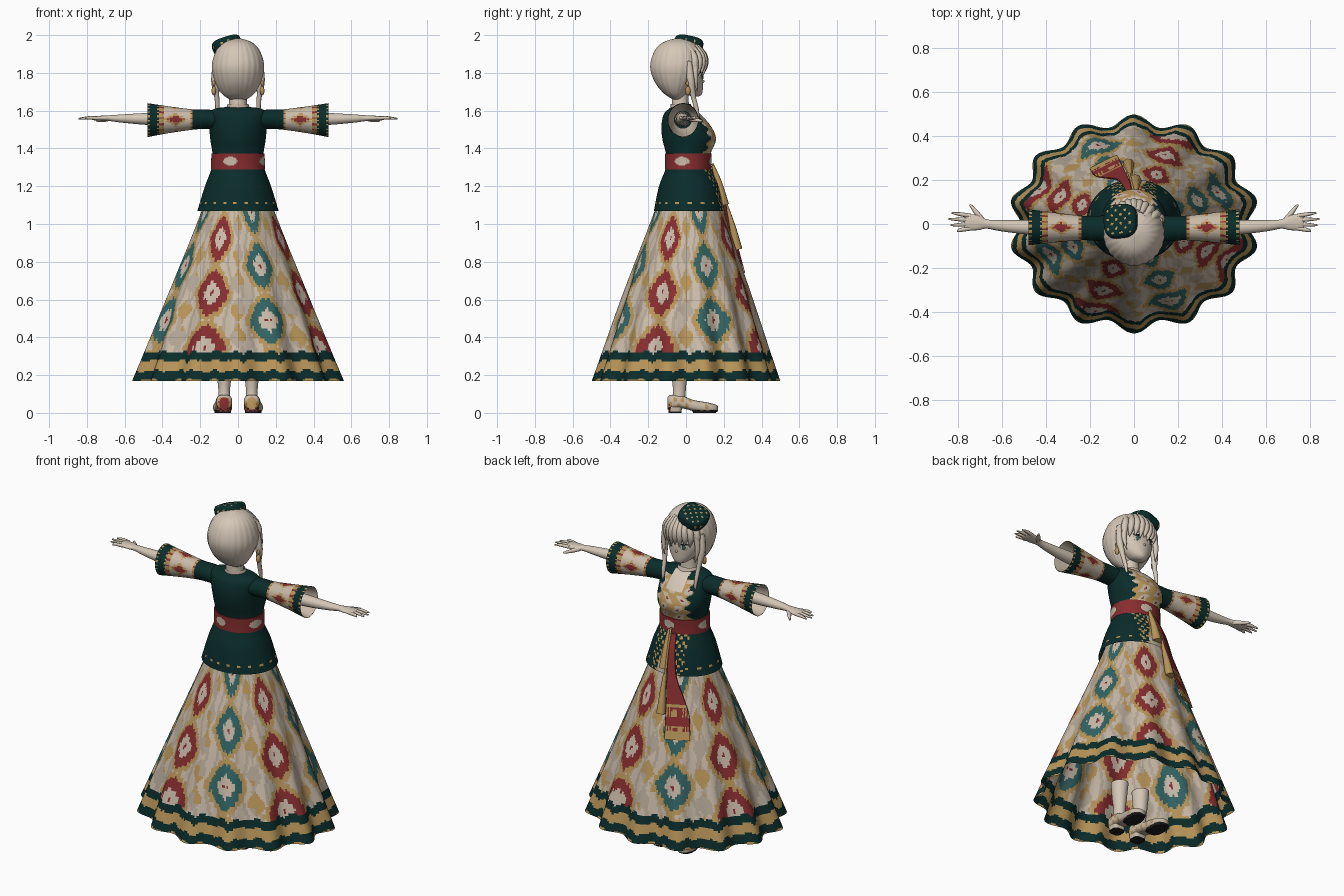
import bpy, bmesh, math
from math import sin, cos, pi, radians

if "Cube" in bpy.data.objects:
    bpy.data.objects.remove(bpy.data.objects["Cube"])

PALETTE = {
    "skin": (.66, .57, .47), "cream": (.58, .49, .39), "taupe": (.45, .38, .30),
    "ochre": (.48, .30, .10), "red": (.24, .026, .028), "teal": (.032, .125, .125),
    "green": (.003, .025, .023), "dark": (.015, .012, .012)}
SKIN, CREAM, TAUPE, OCHRE, RED, TEAL, GREEN, DARK = range(8)
MATS = []
for key, rgb in PALETTE.items():
    m = bpy.data.materials.new(key)
    m.use_nodes = True
    m.diffuse_color = (*rgb, 1)
    m.node_tree.nodes["Principled BSDF"].inputs["Base Color"].default_value = (*rgb, 1)
    MATS.append(m)

AXES = {"Z": lambda t, a, b: (a, b, t), "X": lambda t, a, b: (t, a, b),
        "Y": lambda t, a, b: (a, t, b)}


def finish(name, bm, color):
    """Store the mesh, paint each face by colour or by rule, and smooth it."""
    bmesh.ops.recalc_face_normals(bm, faces=bm.faces)
    for f in bm.faces:
        f.smooth = True
        f.material_index = color(f.calc_center_median()) if callable(color) else color
    me = bpy.data.meshes.new(name)
    bm.to_mesh(me)
    bm.free()
    for m in MATS:
        me.materials.append(m)
    me.set_sharp_from_angle(angle=radians(50))
    ob = bpy.data.objects.new(name, me)
    bpy.context.collection.objects.link(ob)
    return ob


def spline(pts, rows):
    """Catmull-Rom resampling of station tuples."""
    out = []
    for i in range(len(pts) - 1):
        quad = list(zip(pts[max(i - 1, 0)], pts[i], pts[i + 1], pts[min(i + 2, len(pts) - 1)]))
        for j in range(rows):
            t = j / rows
            out.append([b + .5 * t * (c - a + t * (2*a - 5*b + 4*c - d + t * (3*(b - c) + d - a)))
                        for a, b, c, d in quad])
    return out + [list(pts[-1])]


def loft(name, stations, color, axis="Z", segs=32, rows=4, power=1, caps=True, wave=None, keep=None):
    """Skin of superellipse rings; station = (along, radius a, radius b, centre a, centre b)."""
    bm, rings = bmesh.new(), []
    for t, ra, rb, ca, cb in spline(stations, rows):
        ring = []
        for i in range(segs):
            a = 2 * pi * i / segs
            c, s = [math.copysign(abs(v) ** power, v) for v in (cos(a), sin(a))]
            k = wave(a, t) if wave else 1
            ring.append(bm.verts.new(AXES[axis](t, ca + ra * c * k, cb + rb * s * k)))
        rings.append(ring)
    for r, q in zip(rings, rings[1:]):
        for i in range(segs):
            j = (i + 1) % segs
            bm.faces.new((r[i], r[j], q[j], q[i]))
    if caps:
        bm.faces.new(rings[0])
        bm.faces.new(rings[-1])
    if keep:
        bad = [f for f in bm.faces if not keep(f.calc_center_median())]
        bmesh.ops.delete(bm, geom=bad, context="FACES")
    return finish(name, bm, color)


def strand(name, pts, radii, color):
    """Tapered round lock, cord or finger along a path."""
    cu = bpy.data.curves.new(name, "CURVE")
    cu.dimensions, cu.bevel_depth, cu.bevel_resolution, cu.use_fill_caps = "3D", 1, 2, True
    sp = cu.splines.new("POLY")
    path = spline([(*p, r) for p, r in zip(pts, radii)], 5)
    sp.points.add(len(path) - 1)
    for q, (x, y, z, r) in zip(sp.points, path):
        q.co, q.radius = (x, y, z, 1), r
    tmp = bpy.data.objects.new(name, cu)
    bm = bmesh.new()
    bpy.context.collection.objects.link(tmp)
    bm.from_mesh(tmp.to_mesh())
    bpy.data.objects.remove(tmp)
    return finish(name, bm, color)


def ball(name, loc, size, color, turn=0):
    bm = bmesh.new()
    bmesh.ops.create_uvsphere(bm, u_segments=20, v_segments=12, radius=1)
    bmesh.ops.scale(bm, vec=size, verts=bm.verts)
    ob = finish(name, bm, color)
    ob.location, ob.rotation_euler.z = loc, turn


# Colour rules
def ikat(p):
    a = math.atan2(p.y / .9, p.x) / radians(45)
    k = math.floor(a)
    hue, mid = (RED, .635) if k % 2 else (TEAL, .49)
    da = abs(a - k - .5) * 2
    dz = abs((p.z - mid + .145) % .29 - .145)
    d = ((da / .62) ** 1.35 + (dz / .122) ** 1.35) ** .74 + .09 * sin(64 * a) * sin(60 * p.z)
    for limit, c in ((.09, RED), (.5, CREAM), (1, hue), (1.27, OCHRE)):
        if d < limit:
            return c
    if da > .86 + .12 * sin(p.z * 43):
        return OCHRE if sin(p.z * 21.7 + k) > .1 else TAUPE
    return TAUPE if sin(a * 31 + 2 * sin(p.z * 17)) > .6 else CREAM


def skirt_color(p):
    a = math.atan2(p.y, p.x)
    z = p.z + .007 * sin(28 * a) + .005 * sin(45 * a)
    for limit, c in ((.174, OCHRE), (.222, GREEN), (.277, OCHRE), (.322, GREEN)):
        if z < limit:
            return c
    return ikat(p)


def blotch(p):
    v = sin(p.x * 70 + 2 * sin(p.z * 40)) * sin(p.z * 60)
    return RED if v > .9 else CREAM if v > .1 else OCHRE


def jacket_color(p):
    x, z = abs(p.x), p.z
    if p.y > .02:
        if z > 1.53 and x < .05:
            return SKIN
        if z > 1.33 and x < .095 + .012 * sin(z * 120) and z < 1.59:
            return blotch(p)
        if z < 1.33 and x < .02 + (1.33 - z) * .14:
            return ikat(p)
        if z < 1.29 and x < .1 and sin(p.x * 180) * sin(z * 150) > .2:
            return OCHRE
    if 1.10 < z < 1.116 and sin(math.atan2(p.y, p.x) * 18) > .6:
        return OCHRE
    return GREEN


def sleeve_color(p):
    x, a = abs(p.x), math.atan2(p.z - 1.553, p.y + .015)
    if x < .238:
        return GREEN
    if x > .415:
        return OCHRE if (x < .428 or x > .465) and sin(a * 22) > .4 else GREEN
    if x > .395 or x < .25:
        return OCHRE if sin(a * 14) > -.6 else RED
    d = abs(x - .33) / .058 + abs(sin(a * 2)) / .85 + .12 * sin(a * 30)
    return RED if d < .75 else OCHRE if d < 1.1 else CREAM


def sash_color(p):
    a = math.atan2(p.y - .012, p.x) + radians(109)
    return CREAM if (p.z - 1.332) ** 2 / .00052 + (sin(a * 1.9) / .55) ** 2 < 1 else RED


def spots(p, base, c, level):
    return c if sin(p.x * 150) * sin(p.y * 150 + 1) * cos(p.z * 90) > level else base


# Skirt with fourteen flutes growing towards the hem
loft("skirt", [(1.13, .17, .165, 0, .015), (1.05, .2, .188, 0, .015), (.62, .372, .335, 0, .005),
               (.17, .545, .474, 0, 0)], skirt_color, segs=280, rows=40, caps=False,
     wave=lambda a, z: 1 + .052 * max(0, (1.1 - z) / .93) ** 1.1 * cos(14 * (a - pi / 2)))

# Jacket, sash and neck
loft("jacket", [(1.07, .215, .187, 0, .017), (1.2, .175, .158, 0, .015), (1.3, .138, .118, 0, .012),
                (1.37, .135, .118, 0, .012), (1.45, .147, .142, 0, .017), (1.52, .152, .13, 0, 0),
                (1.58, .15, .098, 0, -.02), (1.61, .125, .065, 0, -.025), (1.62, .05, .045, 0, -.025)],
     jacket_color, segs=144, rows=12, caps=False)
loft("sash", [(1.288, .143, .124, 0, .012), (1.33, .142, .123, 0, .012), (1.372, .141, .124, 0, .012)],
     sash_color, segs=128, rows=9)
loft("neck", [(1.55, .06, .05, 0, -.025), (1.63, .048, .045, 0, -.03), (1.72, .045, .045, 0, -.03)], SKIN)
loft("collar", [(1.605, .066, .06, 0, -.022), (1.635, .055, .053, 0, -.028)], CREAM, caps=False)


# Long hanging tie with combed stripes and a fringe, turned to lie on the skirt
def tie_color(p):
    comb = sin(p.x * 420) > .2
    if p.z < .79:
        return OCHRE
    if .86 < p.z < .91:
        return OCHRE if comb else RED
    return OCHRE if p.z < .81 and comb or .91 < p.z < .925 else RED


tie = loft("long_tie", [(1.29, .014, .006, .045, .136), (1.2, .018, .006, .05, .18), (1.07, .026, .006, .045, .217),
                        (.95, .05, .006, .02, .25), (.86, .066, .007, .005, .275), (.74, .07, .007, 0, .312)],
           tie_color, power=.4, segs=64, rows=16)
tie.rotation_euler.z = .46

# Tassels on a cord
strand("cord", [(0, .14, 1.32), (-.01, .185, 1.2), (-.02, .222, 1.08), (-.03, .235, 1.0)], [.006] * 4, OCHRE)
strand("upper_tassel", [(.01, .142, 1.31), (.008, .172, 1.22), (.005, .198, 1.1)], [.008, .018, .03], OCHRE)
strand("lower_tassel", [(-.015, .222, 1.08), (-.02, .25, .97), (-.025, .272, .865)], [.008, .018, .027], OCHRE)

# Head, hair and cap
loft("face", [(1.675, .012, .012, 0, .055), (1.69, .045, .05, 0, .035), (1.74, .088, .085, 0, .005),
              (1.81, .108, .1, 0, -.01), (1.9, .09, .09, 0, -.02), (1.95, .02, .02, 0, -.03)], SKIN)
loft("hair", [(1.66, .045, .025, 0, -.045), (1.69, .085, .06, 0, -.055), (1.75, .119, .11, 0, -.053),
              (1.83, .137, .143, 0, -.045), (1.91, .118, .126, 0, -.042), (1.96, .076, .082, 0, -.042),
              (1.983, .012, .012, 0, -.042)],
     SKIN, segs=96, rows=5, wave=lambda a, z: 1 + .02 * abs(sin(12 * a)),
     keep=lambda p: p.y < .015 or p.z > 1.865)
for i in range(-4, 5):
    x = i * .026
    y = .1 - x * x * 5
    strand("fringe_lock", [(x * .6, y - .04, 1.945), (x * .9, y - .005, 1.89), (x * 1.03, y, 1.84),
                           (x + .008, y - .006, 1.795 - .01 * (i % 2))], [.012, .019, .017, .002], SKIN)
ball("nose", (0, .088, 1.755), (.007, .01, .008), SKIN)
ball("mouth", (0, .073, 1.716), (.01, .004, .002), RED)
for s in (-1, 1):
    strand("side_lock", [(s * .115, .015, 1.86), (s * .122, .025, 1.76), (s * .112, .04, 1.67),
                         (s * .108, .058, 1.6), (s * .105, .07, 1.52)], [.016, .02, .013, .011, .002], SKIN)
    strand("cheek_lock", [(s * .1, .05, 1.87), (s * .112, .05, 1.78), (s * .1, .06, 1.7)],
           [.016, .014, .002], SKIN)
    ball("earring_stud", (s * .128, .01, 1.745), (.008, .012, .014), OCHRE)
    ball("earring_drop", (s * .128, .01, 1.705), (.012, .014, .024), OCHRE)
    ball("eye", (s * .044, .08, 1.785), (.022, .004, .019), CREAM, -s * .4)
    ball("iris", (s * .043, .083, 1.785), (.01, .004, .014), TEAL, -s * .4)
    ball("lash", (s * .046, .083, 1.803), (.026, .004, .005), DARK, -s * .4)

cap = loft("cap", [(-.03, .074, .074, 0, 0), (.0, .079, .079, 0, 0), (.025, .072, .072, 0, 0),
                   (.034, .045, .045, 0, 0), (.036, .005, .005, 0, 0)],
           lambda p: OCHRE if p.z < -.027 else spots(p, GREEN, OCHRE, .6), segs=72, rows=9, power=.7)
cap.location, cap.rotation_euler = (-.06, .012, 1.95), (-.22, -.3, .1)


def shoe_color(p):
    if p.z < .014:
        return DARK
    return spots(p, spots(p, OCHRE, RED, .1) if p.y < -.07 and p.z < .06 else CREAM, OCHRE, .3)


def heel_color(p):
    if p.z < .005:
        return DARK
    return CREAM if p.y > -.08 else RED if sin(p.x * 260) * sin(p.z * 200) > -.3 else DARK


# Arms, hands, legs and shoes, mirrored left to right
for s in (-1, 1):
    loft("sleeve", [(s * .11, .06, .05, -.02, 1.552), (s * .17, .057, .051, -.02, 1.555),
                    (s * .24, .056, .054, -.018, 1.553), (s * .36, .068, .07, -.016, 1.552),
                    (s * .48, .082, .09, -.015, 1.55)], sleeve_color, "X", 80, 16, caps=False)
    loft("sleeve_lining", [(s * .3, .045, .045, -.016, 1.552), (s * .36, .064, .066, -.016, 1.552),
                           (s * .479, .079, .087, -.015, 1.55)], CREAM, "X", 48, 6, caps=False)
    loft("arm", [(s * .2, .04, .04, -.018, 1.555), (s * .45, .034, .033, -.016, 1.556),
                 (s * .6, .026, .023, -.008, 1.558), (s * .67, .021, .016, 0, 1.56),
                 (s * .71, .034, .014, .006, 1.56), (s * .76, .036, .011, .008, 1.56),
                 (s * .775, .028, .006, .008, 1.56)], SKIN, "X", 24, 5)
    for i, tip in enumerate((.805, .835, .845, .83)):
        y = -.02 + i * .019
        strand("finger", [(s * .745, y, 1.56), (s * .79, y + (i - 1.5) * .005, 1.562),
                          (s * tip, y + (i - 1.5) * .009, 1.557)], [.01, .009, .004], SKIN)
    strand("thumb", [(s * .69, .015, 1.556), (s * .72, .055, 1.55), (s * .747, .088, 1.545)],
           [.013, .011, .005], SKIN)
    loft("leg", [(.05, .034, .036, s * .073, -.04), (.12, .031, .034, s * .073, -.035),
                 (.2, .039, .042, s * .073, -.035), (.29, .046, .05, s * .073, -.033)], SKIN, rows=5)
    loft("shoe", [(-.098, .024, .032, s * .073, .05), (-.08, .04, .037, s * .073, .058),
                  (-.02, .043, .033, s * .074, .057), (.04, .046, .029, s * .078, .039),
                  (.11, .05, .027, s * .082, .029), (.155, .036, .021, s * .082, .024),
                  (.17, .012, .012, s * .082, .022)], shoe_color, "Y", 40, 7, power=.7)
    loft("heel", [(0, .036, .034, s * .073, -.058), (.03, .038, .037, s * .073, -.058)],
         heel_color, power=.6, segs=48)
    loft("sole", [(0, .042, .06, s * .081, .098), (.013, .045, .066, s * .081, .098)], DARK, power=.8)
